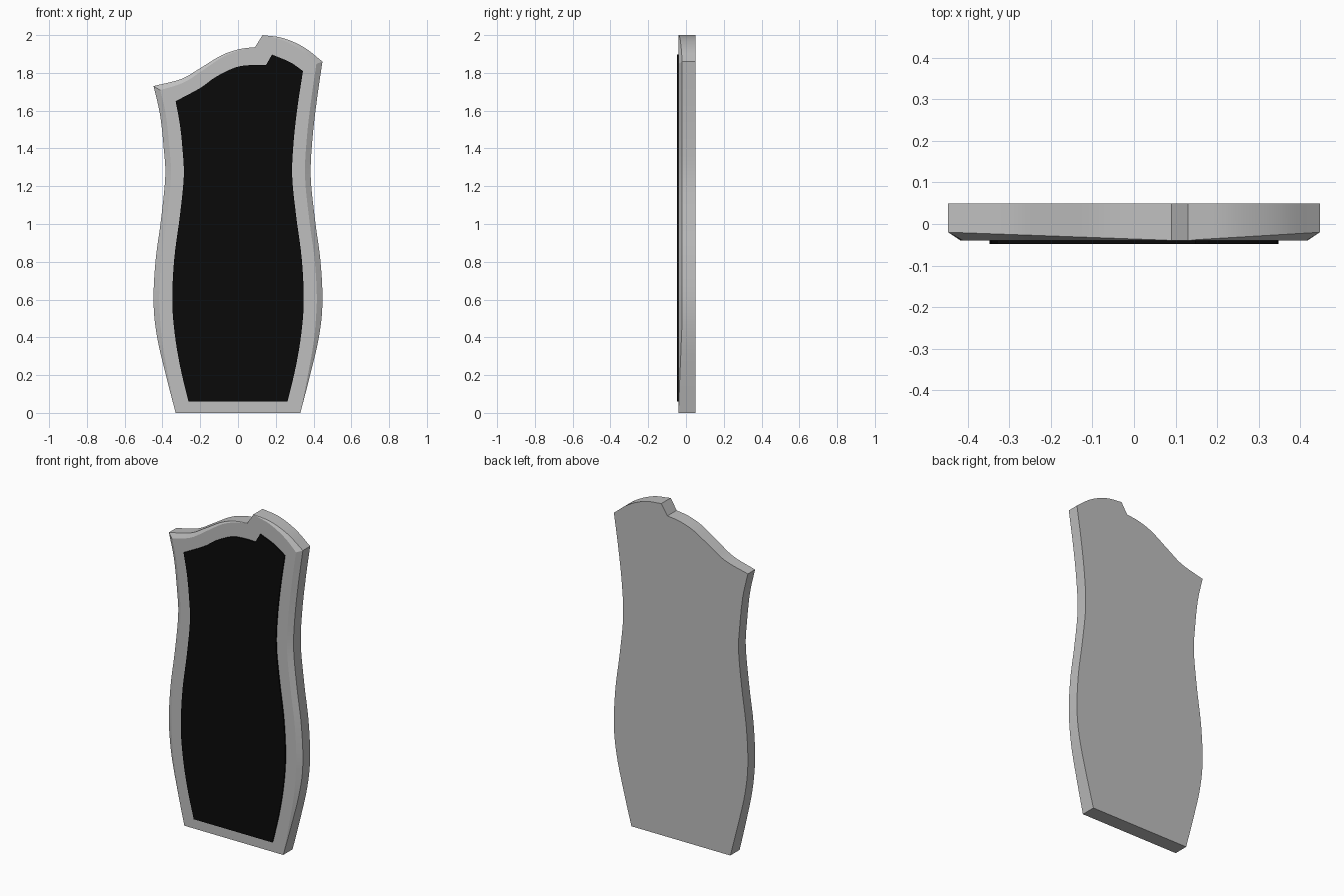
import bpy, bmesh
from mathutils import Vector

if "Cube" in bpy.data.objects:
    bpy.data.objects.remove(bpy.data.objects["Cube"])


def material(name, rgb):
    m = bpy.data.materials.new(name)
    m.diffuse_color = (*rgb, 1)
    m.use_nodes = True
    m.node_tree.nodes["Principled BSDF"].inputs["Base Color"].default_value = m.diffuse_color
    return m


def spline(pts, steps=5):
    """Smooth curve through the given points."""
    p = [Vector(q) for q in pts]
    p = [2 * p[0] - p[1]] + p + [2 * p[-1] - p[-2]]
    out = []
    for i in range(1, len(p) - 2):
        a, b, c, d = p[i - 1:i + 3]
        for k in range(steps):
            t = k / steps
            out.append(0.5 * (2 * b + (c - a) * t + (2 * a - 5 * b + 4 * c - d) * t * t
                              + (3 * b - a - 3 * c + d) * t ** 3))
    return out


def outline(right, top_right, top_left, left):
    # counter-clockwise from bottom right; each curve omits its last point
    return spline(right) + spline(top_right) + [Vector(top_right[-1])] + spline(top_left) + spline(left) + [Vector(left[-1])]


def inset(loop, amounts):
    n, out = len(loop), []
    for i, p in enumerate(loop):
        a = (p - loop[i - 1]).normalized()
        b = (loop[(i + 1) % n] - p).normalized()
        na, nb = Vector((-a.y, a.x)), Vector((-b.y, b.x))
        out.append(p + (na + nb) / max(1 + na.dot(nb), 0.4) * amounts[i])
    return out


def loft(name, rings, mat):
    """Skin rings of (x, y, z) points, capped at both ends."""
    bm = bmesh.new()
    vs = [[bm.verts.new(c) for c in r] for r in rings]
    n = len(rings[0])
    for r, s in zip(vs, vs[1:]):
        for i in range(n):
            j = (i + 1) % n
            bm.faces.new((r[i], r[j], s[j], s[i]))
    bm.faces.new(vs[0])
    bm.faces.new(vs[-1])
    bmesh.ops.remove_doubles(bm, verts=bm.verts, dist=1e-5)
    bmesh.ops.recalc_face_normals(bm, faces=bm.faces)
    me = bpy.data.meshes.new(name)
    bm.to_mesh(me)
    bm.free()
    me.materials.append(mat)
    ob = bpy.data.objects.new(name, me)
    bpy.context.collection.objects.link(ob)
    bpy.context.view_layer.objects.active = ob
    ob.select_set(True)
    bpy.ops.object.shade_smooth_by_angle(angle=0.35)
    ob.select_set(False)


def ring(loop, ys):
    return [(p.x, y, p.y) for p, y in zip(loop, ys)]


grey = material("light grey", (0.52, 0.52, 0.52))
black = material("black", (0.003, 0.003, 0.003))

# Body: wavy slab with a stepped top
side = [(.33, 0), (.382, .2), (.428, .4), (.447, .58), (.437, .8), (.408, 1.02), (.385, 1.25)]
body = outline(
    side + [(.394, 1.45), (.418, 1.66), (.447, 1.86)],
    [(.447, 1.86), (.35, 1.935), (.24, 1.984), (.13, 2.0)],
    [(.09, 1.936), (.01, 1.926), (-.085, 1.894), (-.2, 1.825), (-.3, 1.768), (-.447, 1.73)],
    [(-.447, 1.73), (-.413, 1.58), (-.393, 1.4)] + [(-x, z) for x, z in reversed(side)])

# Front chamfer fades out at the base and at the step in the top edge
fade = []
for p in body:
    t = min(1, p.y / 0.5)
    if p.y > 1.72 and not (p.x > 0.4 and p.y < 1.86):
        t = min(1, abs(p.x - 0.11) / (0.336 if p.x > 0.11 else 0.55))
        if 0.08 < p.x < 0.14:
            t = 0
    fade.append(t)
front = inset(body, [0.03 * t for t in fade])
loft("body", [ring(body, [0.049] * len(body)),
              ring(body, [-0.04 + 0.02 * t for t in fade]),
              ring(front, [-0.04] * len(body))], grey)

# Dark panel on the front
inner = [(.262, .06), (.305, .24), (.335, .42), (.348, .6), (.337, .82), (.308, 1.04), (.287, 1.25)]
panel = outline(
    inner + [(.294, 1.43), (.315, 1.62), (.344, 1.81)],
    [(.344, 1.81), (.275, 1.857), (.18, 1.897)],
    [(.148, 1.841), (.063, 1.841), (-.016, 1.828), (-.12, 1.777), (-.2, 1.72), (-.33, 1.65)],
    [(-.33, 1.65), (-.308, 1.53), (-.294, 1.4)] + [(-x, z) for x, z in reversed(inner)])
loft("front_panel", [ring(panel, [-0.039] * len(panel)), ring(panel, [-0.048] * len(panel))], black)
